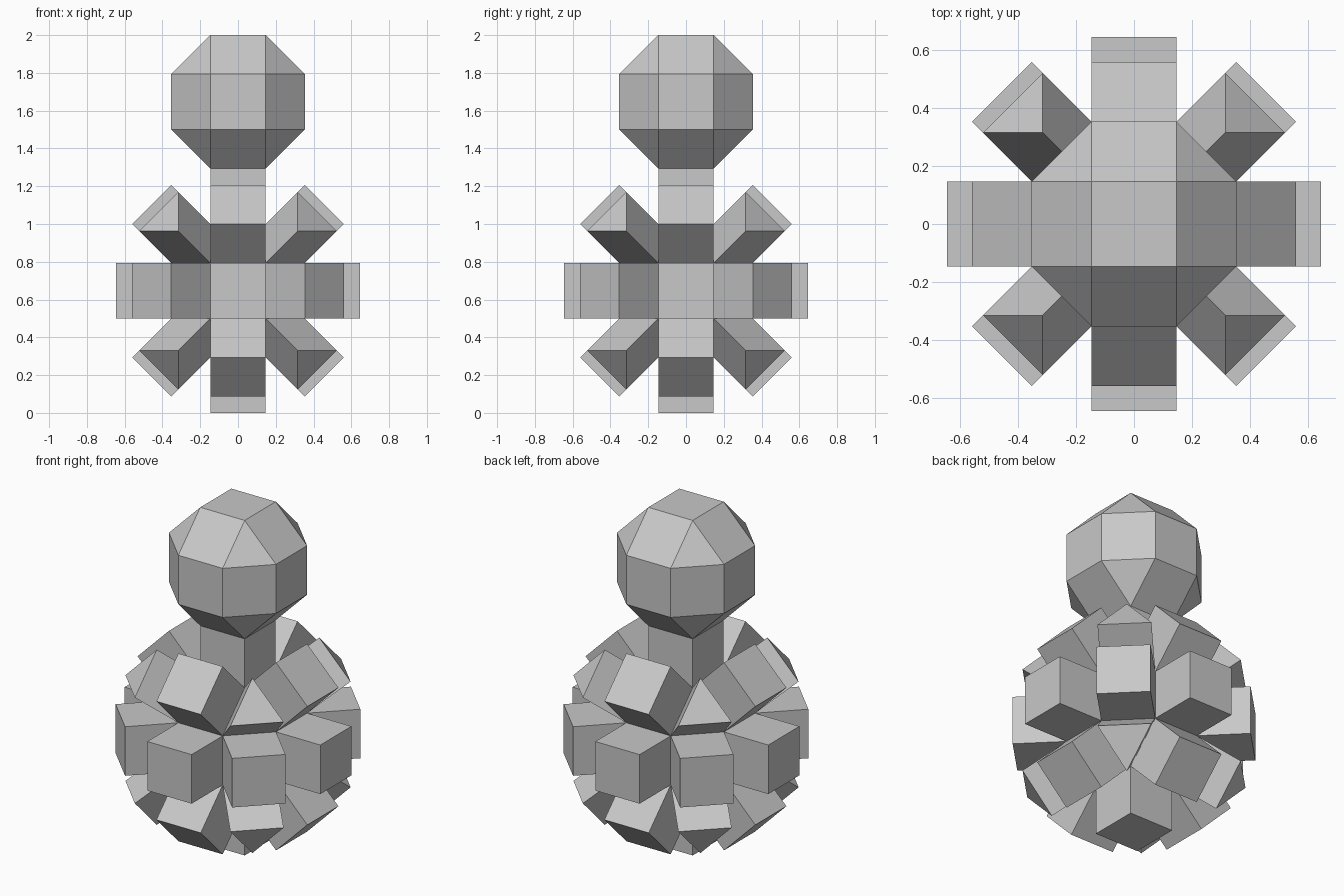
import bpy, bmesh, math
from itertools import product
from mathutils import Matrix

cube = bpy.data.objects.get("Cube")
if cube:
    bpy.data.objects.remove(cube, do_unlink=True)

EDGE = 2 / (4 + 2 * math.sqrt(2))       # every edge has this length
HALF = EDGE / 2
OUTER = HALF * (1 + math.sqrt(2))       # centre to square face
BODY_Z = OUTER + EDGE
NECK_Z = BODY_Z + OUTER + HALF
HEAD_Z = NECK_Z + HALF + OUTER

grey = bpy.data.materials.new("plain grey")
grey.use_nodes = True
grey.diffuse_color = (0.58, 0.58, 0.58, 1)
grey.node_tree.nodes["Principled BSDF"].inputs["Base Color"].default_value = grey.diffuse_color


def add_object(name, bm, z):
    bmesh.ops.recalc_face_normals(bm, faces=bm.faces[:])
    mesh = bpy.data.meshes.new(name)
    bm.to_mesh(mesh)
    bm.free()
    mesh.materials.append(grey)
    obj = bpy.data.objects.new(name, mesh)
    obj.location.z = z
    bpy.context.collection.objects.link(obj)
    return obj


def faceted_ball():
    """Solid with 18 square and 8 triangular faces."""
    bm = bmesh.new()
    for signs in product((-1, 1), repeat=3):
        for axis in range(3):
            bm.verts.new([s * (OUTER if i == axis else HALF) for i, s in enumerate(signs)])
    bmesh.ops.convex_hull(bm, input=bm.verts[:])
    bmesh.ops.dissolve_limit(bm, angle_limit=math.radians(2),
                             verts=bm.verts[:], edges=bm.edges[:])
    bmesh.ops.recalc_face_normals(bm, faces=bm.faces[:])
    bm.normal_update()
    return bm


# Body: each face but the top one is pushed out into a block
bm = faceted_ball()
blocks = [f for f in bm.faces if f.normal.z < 0.99]
caps = bmesh.ops.extrude_discrete_faces(bm, faces=blocks)["faces"]
bm.normal_update()
for cap in caps:
    bmesh.ops.translate(bm, verts=cap.verts[:], vec=cap.normal * EDGE)
add_object("body", bm, BODY_Z)

# Neck: open square tube between body and head
bm = bmesh.new()
bmesh.ops.create_cube(bm, size=EDGE)
bm.normal_update()
ends = [f for f in bm.faces if abs(f.normal.z) > 0.9]
bmesh.ops.delete(bm, geom=ends, context='FACES_ONLY')
add_object("neck", bm, NECK_Z)

# Head
add_object("head", faceted_ball(), HEAD_Z)
